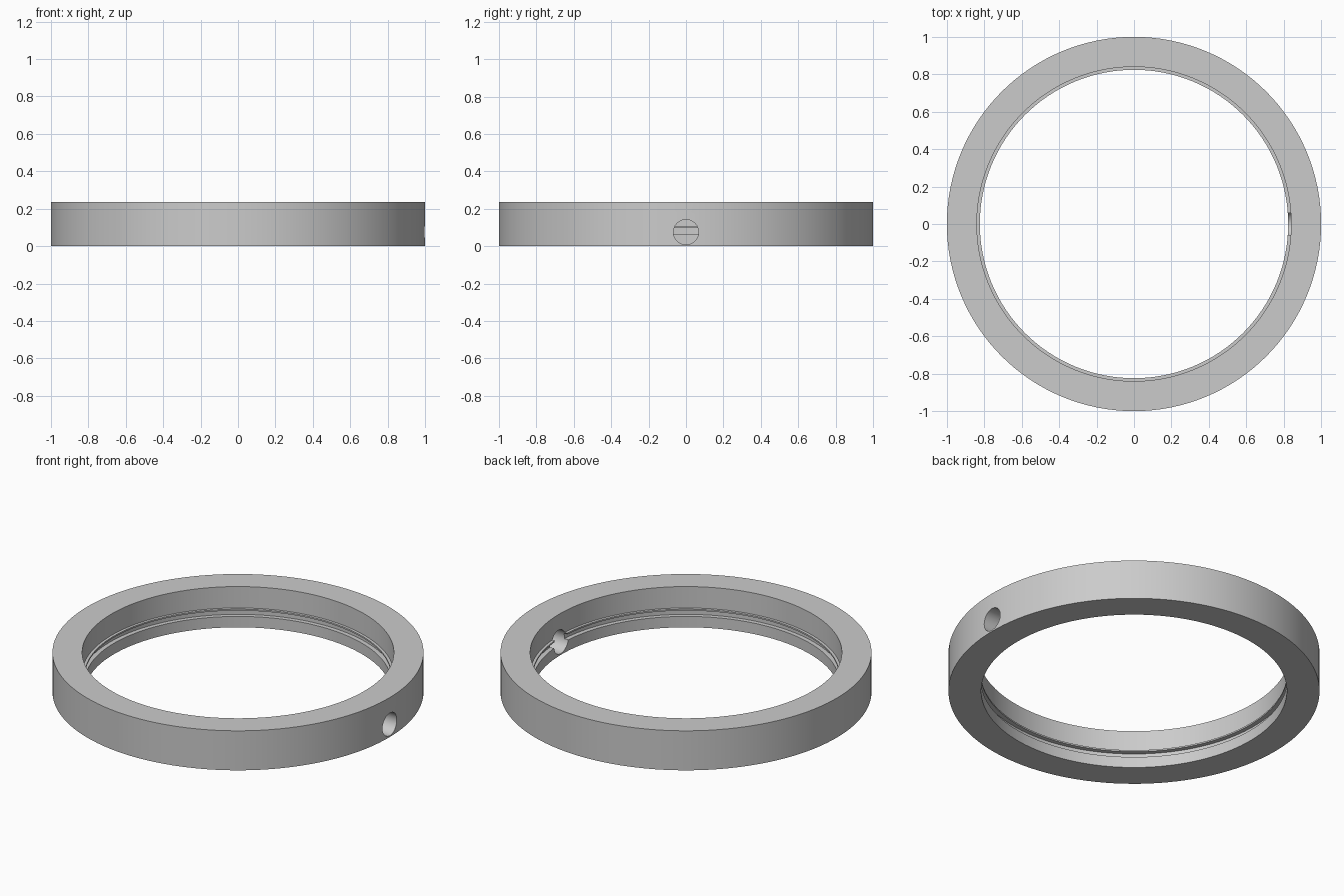
import bpy, bmesh, math
from mathutils import Matrix

cube = bpy.data.objects.get("Cube")
if cube:
    bpy.data.objects.remove(cube, do_unlink=True)

SEGMENTS = 128
HEIGHT = 0.235


def make_object(name, bm):
    bmesh.ops.recalc_face_normals(bm, faces=bm.faces[:])
    mesh = bpy.data.meshes.new(name)
    bm.to_mesh(mesh)
    bm.free()
    obj = bpy.data.objects.new(name, mesh)
    bpy.context.collection.objects.link(obj)
    return obj


# Plain grey material
grey = bpy.data.materials.new("plain_grey")
grey.use_nodes = True
colour = (0.6, 0.6, 0.6, 1)
grey.diffuse_color = colour
for node in grey.node_tree.nodes:
    if node.type == "BSDF_PRINCIPLED":
        node.inputs["Base Color"].default_value = colour

# Ring cross-section (radius, height): stepped bore with a thin lip over a groove
profile = [(1, 0), (1, HEIGHT), (0.84, HEIGHT), (0.84, 0.108), (0.824, 0.108),
           (0.824, 0.099), (0.85, 0.099), (0.85, 0.065), (0.824, 0.065), (0.824, 0)]
bm = bmesh.new()
rings = []
for i in range(SEGMENTS):
    a = math.tau * i / SEGMENTS
    rings.append([bm.verts.new((r * math.cos(a), r * math.sin(a), z)) for r, z in profile])
for i in range(SEGMENTS):
    here, after = rings[i], rings[(i + 1) % SEGMENTS]
    for j in range(len(profile)):
        k = (j + 1) % len(profile)
        bm.faces.new((here[j], after[j], after[k], here[k]))
ring = make_object("ring_band", bm)
ring.data.materials.append(grey)

# Round hole drilled through the left side wall
bm = bmesh.new()
bmesh.ops.create_cone(bm, cap_ends=True, segments=48, radius1=0.067, radius2=0.067, depth=0.6,
                      matrix=Matrix.Translation((0.95, 0, 0.075)) @ Matrix.Rotation(math.pi / 2, 4, "Y"))
cutter = make_object("hole_cutter", bm)
cutter.data.materials.append(grey)
cutter.hide_render = True

drill = ring.modifiers.new("side_hole", "BOOLEAN")
drill.operation = "DIFFERENCE"
drill.solver = "EXACT"
drill.object = cutter

# Apply the cut, then shade the curved walls smooth with crisp edges
for other in bpy.context.selected_objects:
    other.select_set(False)
bpy.context.view_layer.objects.active = ring
ring.select_set(True)
bpy.ops.object.modifier_apply(modifier=drill.name)
bpy.data.objects.remove(cutter, do_unlink=True)
bpy.ops.object.shade_smooth_by_angle(angle=math.radians(30))
